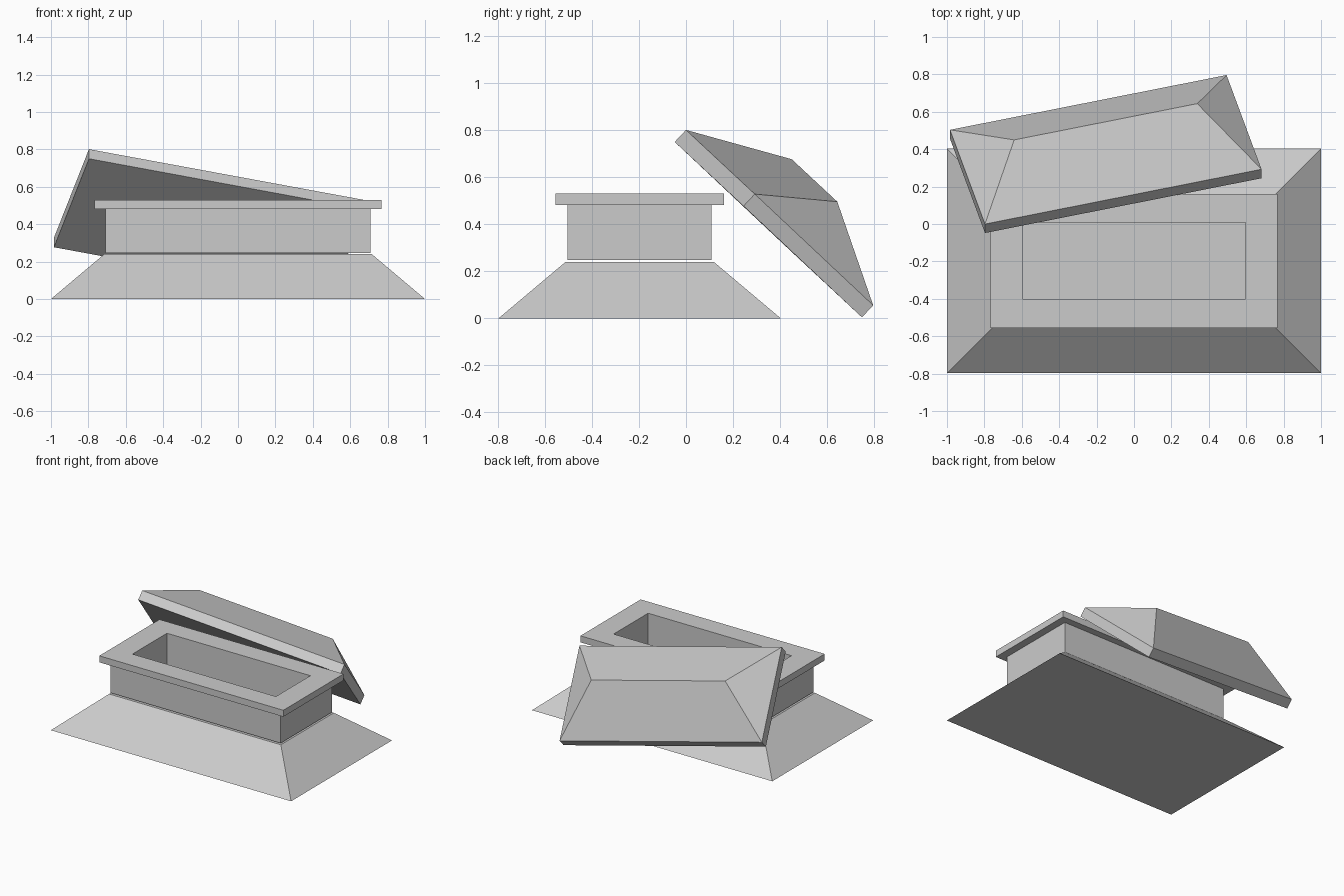
import bpy, bmesh
from mathutils import Matrix, Vector

if "Cube" in bpy.data.objects:
    bpy.data.objects.remove(bpy.data.objects["Cube"])


def loft(name, rings, matrix, loop=False):
    """Stack rectangles (half x, half y, z) and bridge them with flat faces."""
    bm = bmesh.new()
    loops = [[bm.verts.new((sx * hx, sy * hy, z))
              for sx, sy in ((-1, -1), (1, -1), (1, 1), (-1, 1))]
             for hx, hy, z in rings]
    pairs = list(zip(loops, loops[1:]))
    if loop:
        pairs.append((loops[-1], loops[0]))
    else:
        bm.faces.new(loops[0][::-1])
        if rings[-1][1] > 0:
            bm.faces.new(loops[-1])
    for a, b in pairs:
        for i in range(4):
            j = (i + 1) % 4
            bm.faces.new((a[i], a[j], b[j], b[i]))
    bmesh.ops.remove_doubles(bm, verts=bm.verts, dist=1e-4)
    bmesh.ops.recalc_face_normals(bm, faces=bm.faces)
    mesh = bpy.data.meshes.new(name)
    bm.to_mesh(mesh)
    bm.free()
    obj = bpy.data.objects.new(name, mesh)
    obj.matrix_world = matrix
    bpy.context.collection.objects.link(obj)
    return obj


place = Matrix.Translation((0, -0.197, 0))

# Sloped plinth
loft("base", [(1, 0.6, 0), (0.715, 0.315, 0.24)], place)

# Hollow chest with overhanging rim, hovering just above the plinth
loft("chest", [(0.597, 0.205, 0.247), (0.708, 0.306, 0.247),
               (0.708, 0.306, 0.481), (0.766, 0.358, 0.481),
               (0.766, 0.358, 0.53), (0.597, 0.205, 0.53)], place, loop=True)

# Hipped lid, slid off and leaning against the back
u = Vector((1.48, 0.293, -0.273)).normalized()
n = Vector((0, 0.685, 0.729))
n = (n - u * n.dot(u)).normalized()
v = n.cross(u)
pose = Matrix((u, v, n)).transposed().to_4x4()
pose.translation = (-0.151, 0.398, 0.428)
loft("lid", [(0.766, 0.358, -0.07), (0.766, 0.358, 0), (0.507, 0, 0.217)], pose)
